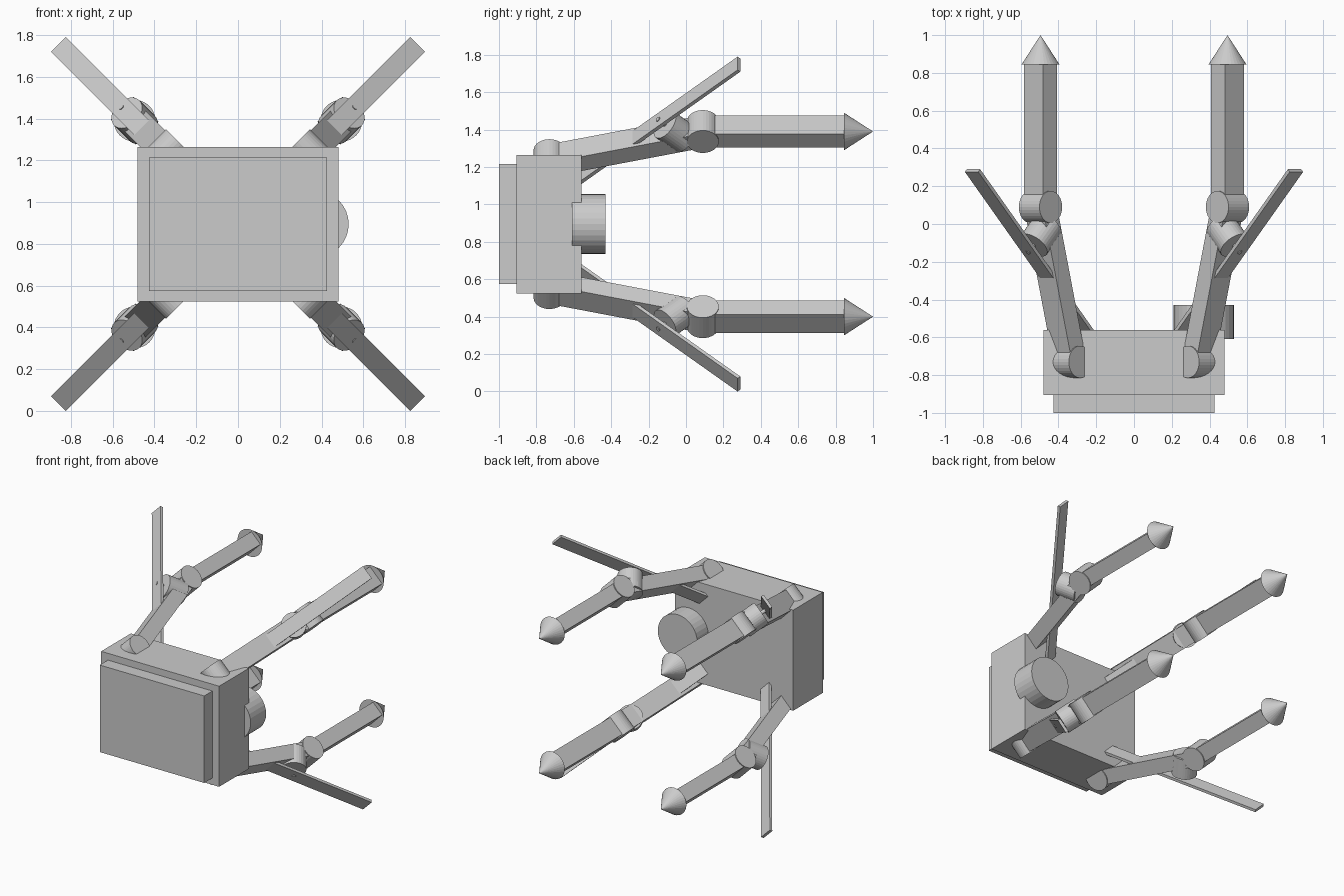
import bpy, bmesh
from math import sqrt
from mathutils import Matrix, Vector

if "Cube" in bpy.data.objects:
    bpy.data.objects.remove(bpy.data.objects["Cube"])

grey = bpy.data.materials.new("plain_grey")
grey.use_nodes = True
GREY = (0.6, 0.6, 0.6, 1)
grey.diffuse_color = GREY
grey.node_tree.nodes["Principled BSDF"].inputs["Base Color"].default_value = GREY

MID = 0.895          # height of the model's axis
Y = Vector((0, 1, 0))


def finish(name, bm):
    mesh = bpy.data.meshes.new(name)
    bm.to_mesh(mesh)
    bm.free()
    mesh.materials.append(grey)
    obj = bpy.data.objects.new(name, mesh)
    bpy.context.collection.objects.link(obj)
    return obj


def frame(p, q, side):
    """Matrix centred between p and q: local z runs along p-q, local x along side."""
    z = (q - p).normalized()
    rot = Matrix((side, z.cross(side), z)).transposed()
    return Matrix.Translation((p + q) / 2) @ rot.to_4x4()


def beam(name, p, q, side, width, thickness):
    bm = bmesh.new()
    size = Matrix.Diagonal((width, thickness, (q - p).length, 1))
    bmesh.ops.create_cube(bm, size=1, matrix=frame(p, q, side) @ size)
    return finish(name, bm)


def rod(name, p, q, side, r1, r2=None):
    bm = bmesh.new()
    bmesh.ops.create_cone(bm, cap_ends=True, segments=32, radius1=r1,
                          radius2=r1 if r2 is None else r2,
                          depth=(q - p).length, matrix=frame(p, q, side))
    return finish(name, bm)


# Body, front plate and rear thruster drum
X = Vector((1, 0, 0))
beam("body", Vector((0, -0.905, MID)), Vector((0, -0.56, MID)), X, 0.96, 0.74)
beam("front_plate", Vector((0, -1, MID)), Vector((0, -0.9, MID)), X, 0.85, 0.64)
rod("rear_drum", Vector((0.37, -0.61, MID)), Vector((0.37, -0.43, MID)), X, 0.16)

# Four identical arms, each lying in a diagonal plane through the axis
for sx, side_name in ((1, "left"), (-1, "right")):
    for sz, level in ((1, "top"), (-1, "bottom")):
        tag = f"{level}_{side_name}_"
        out = Vector((sx, 0, sz)) / sqrt(2)
        across = out.cross(Y)

        def at(r, y):
            return out * r + Vector((0, y, MID))

        shoulder, elbow, wrist = at(0.48, -0.73), at(0.7, 0.09), at(0.7, -0.06)
        for name, c in (("shoulder", shoulder), ("elbow", elbow)):
            rod(tag + name, c - across * 0.077, c + across * 0.077, out, 0.085)
        beam(tag + "upper_arm", shoulder, elbow, across, 0.14, 0.105)
        beam(tag + "forearm", elbow, at(0.7, 0.85), across, 0.14, 0.105)
        rod(tag + "claw_tip", at(0.7, 0.845), at(0.7, 1), across, 0.1, 0)

        # Blade pinned to a slanted swivel joint
        slant = (out - Y) / sqrt(2)
        rod(tag + "swivel", wrist - slant * 0.075, wrist + slant * 0.075, across, 0.085)
        beam(tag + "blade", at(0.326, -0.6), at(1.209, 0.283), across, 0.1, 0.02)
        pin = at(0.785, -0.142)
        rod(tag + "blade_pin", pin - slant * 0.06, pin + slant * 0.014, across, 0.013)
